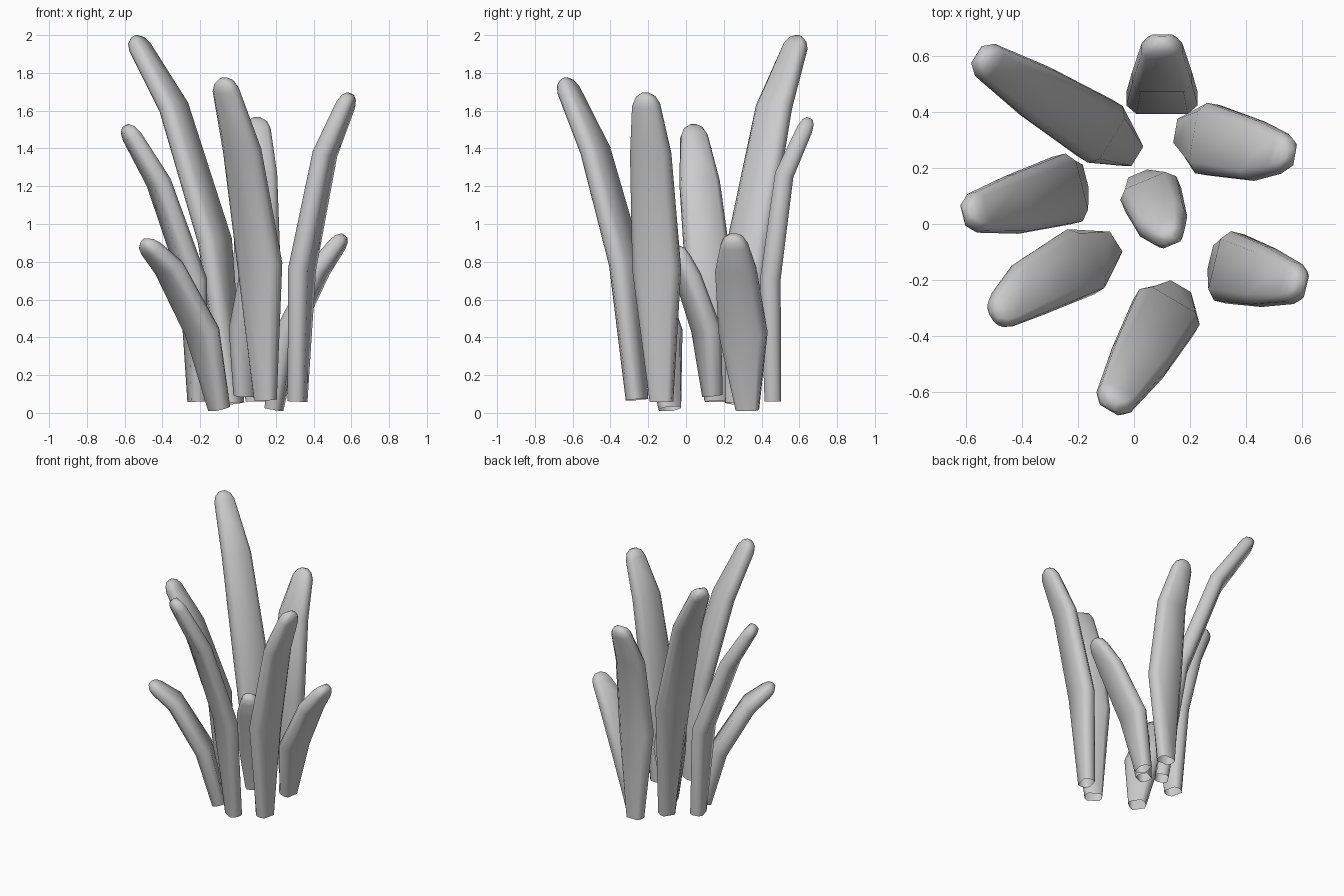
import bpy, bmesh
from mathutils import Vector

if "Cube" in bpy.data.objects:
    bpy.data.objects.remove(bpy.data.objects["Cube"])

# Each blade: base, widest, upper and tip centre points, width factor
BLADES = [
    ((-.025, .265, .05), (-.122, .332, .91), (-.34, .466, 1.62), (-.55, .597, 1.99), .93),
    ((.10, .46, .06), (.10, .447, .71), (.10, .52, 1.26), (.10, .655, 1.56), 1),
    ((.19, .325, .017), (.262, .303, .42), (.43, .263, .76), (.562, .25, .94), 1),
    ((.315, -.13, .06), (.339, -.155, .76), (.46, -.187, 1.37), (.595, -.217, 1.69), 1),
    ((.145, -.26, .07), (.115, -.316, .79), (.022, -.48, 1.39), (-.08, -.648, 1.768), .98),
    ((-.10, -.085, .022), (-.19, -.135, .43), (-.367, -.228, .77), (-.50, -.33, .91), .97),
    ((-.215, .16, .06), (-.237, .125, .70), (-.42, .072, 1.22), (-.595, .035, 1.52), .98),
    ((.03, .14, .09), (.06, .107, .44), (.098, .01, .72), (.128, -.055, .88), .85),
]

# Flattened eight-sided cross-section, as fractions of width and thickness
SECTION = [(.5, -.22), (.5, .22), (.36, .5), (-.36, .5),
           (-.5, .22), (-.5, -.22), (-.36, -.5), (.36, -.5)]


def blade(index, points, factor):
    base, mid, upper, tip = (Vector(p) for p in points)
    d1, d2, d3 = ((b - a).normalized() for a, b in ((base, mid), (mid, upper), (upper, tip)))
    lean = tip - mid
    side = Vector((-lean.y, lean.x, 0)).normalized()
    # centre, direction, width, thickness
    rings = [(base, d1, .12, .088), (mid, d1 + d2, .255, .108),
             (upper, d2 + d3, .215, .1), (tip - d3 * .065, d3, .145, .084),
             (tip - d3 * .022, d3, .105, .066), (tip, d3, .042, .034)]
    bm = bmesh.new()
    loops = []
    for centre, direction, width, thick in rings:
        normal = side.cross(direction).normalized()
        loops.append([bm.verts.new(centre + side * (u * width * factor) + normal * (v * thick))
                      for u, v in SECTION])
    for a, b in zip(loops, loops[1:]):
        for i in range(8):
            j = (i + 1) % 8
            bm.faces.new((a[i], a[j], b[j], b[i]))
    # closed tip, open base
    bm.faces.new(loops[-1])
    bmesh.ops.recalc_face_normals(bm, faces=bm.faces)
    mesh = bpy.data.meshes.new("grass_blade")
    bm.to_mesh(mesh)
    bm.free()
    obj = bpy.data.objects.new(f"grass_blade_{index}", mesh)
    bpy.context.collection.objects.link(obj)
    return obj


# Tuft of smooth grass blades
bpy.ops.object.select_all(action='DESELECT')
for n, (*points, factor) in enumerate(BLADES, 1):
    obj = blade(n, points, factor)
    obj.select_set(True)
    bpy.context.view_layer.objects.active = obj
bpy.ops.object.shade_smooth_by_angle(angle=1.05)
